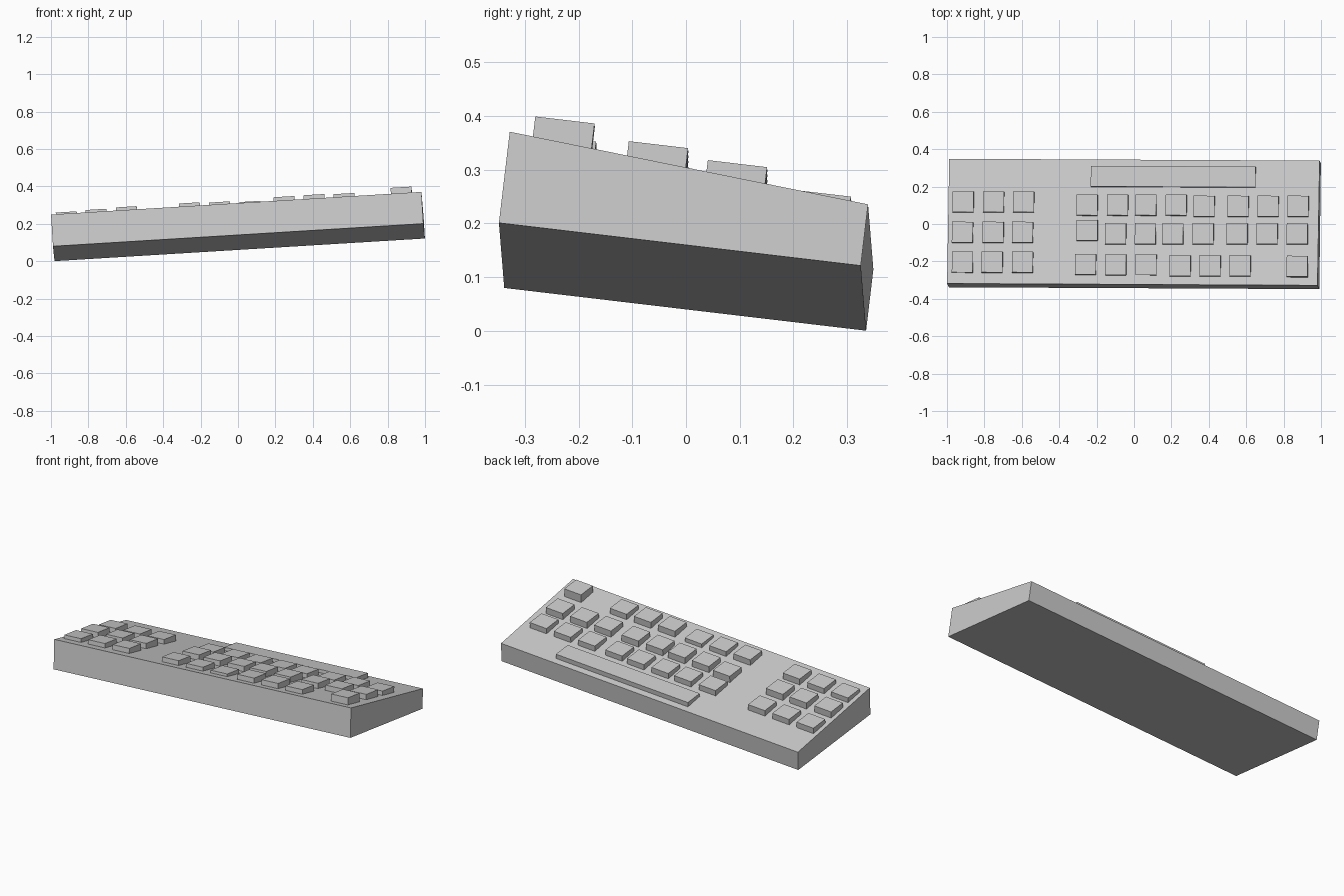
import bpy, bmesh
from mathutils import Matrix, Vector

if "Cube" in bpy.data.objects:
    bpy.data.objects.remove(bpy.data.objects["Cube"])

# Tilted frame shared by all parts: origin at the centre of the underside
ORIGIN = Vector((0.005, -0.0065, 0.1008))
U = Vector((0.998, -0.005, 0.061)).normalized()      # along the length
V = Vector((0, 0.993, -0.118))
V = (V - U * V.dot(U)).normalized()                  # front to back
W = U.cross(V)                                       # up
FRAME = Matrix.Translation(ORIGIN) @ Matrix((U, V, W)).transposed().to_4x4()


def box_mesh(name, sx, sy, z0, front, back):
    """Box with separate top heights at the front and back edges."""
    bm = bmesh.new()
    bmesh.ops.create_cube(bm, size=1)
    for v in bm.verts:
        top = front if v.co.y < 0 else back
        v.co = (v.co.x * sx, v.co.y * sy, top if v.co.z > 0 else z0)
    mesh = bpy.data.meshes.new(name)
    bm.to_mesh(mesh)
    bm.free()
    return mesh


def place(name, mesh, offset=(0, 0, 0)):
    ob = bpy.data.objects.new(name, mesh)
    ob.matrix_world = FRAME @ Matrix.Translation(offset)
    bpy.context.collection.objects.link(ob)
    return ob


def place_key(name, mesh, x, y, top):
    """Put a key so its top centre is at world x, y and the given local height."""
    dx, dy = x - ORIGIN.x, y - ORIGIN.y
    d = Vector((dx, dy, (top - W.x * dx - W.y * dy) / W.z))
    place(name, mesh, (d.dot(U), d.dot(V), top))


# Wedge-shaped case, thicker at the front
place("case", box_mesh("case", 1.984, 0.678, 0, 0.171, 0.115))

# Square keys: (x, y, top height)
key = box_mesh("key", 0.112, 0.111, -0.055, 0, 0)
front_row = [(-.918, -.203, .187), (-.759, -.203, .191), (-.597, -.203, .195),
             (-.26, -.215, .194), (-.098, -.217, .189), (.064, -.217, .182),
             (.246, -.222, .196), (.406, -.222, .197), (.567, -.222, .193),
             (.872, -.225, .208)]
middle_row = [(x, -.043 if x < -.5 else -.033 if x < -.2 else -.051, .183)
              for x in (-.918, -.754, -.597, -.251, -.099, .06, .207, .369,
                        .551, .711, .872)]
back_row = [(x, .119 if x < -.5 else .102 if x < .3 else .096, .165)
            for x in (-.914, -.752, -.591, -.251, -.088, .063, .225, .374,
                      .556, .716, .877)]
for row, keys in (("front", front_row), ("middle", middle_row), ("back", back_row)):
    for i, (x, y, top) in enumerate(keys):
        place_key(f"{row}_key_{i + 1}", key, x, y, top)

# Long bar key
place_key("space_bar", box_mesh("space_bar", 0.882, 0.111, -0.055, 0, 0), .209, .254, .146)
